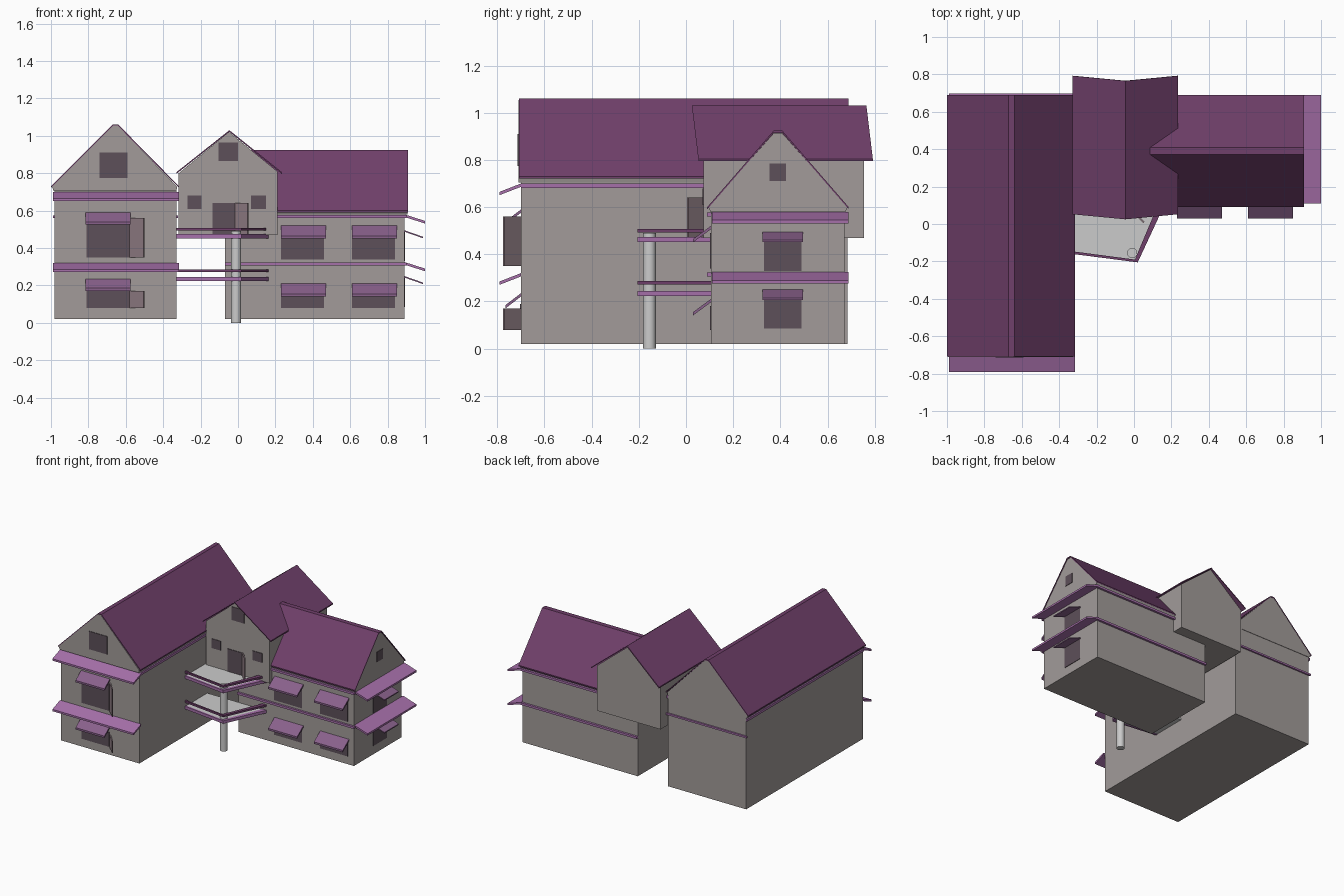
import bpy, bmesh
from mathutils import Vector

if "Cube" in bpy.data.objects:
    bpy.data.objects.remove(bpy.data.objects["Cube"])


def mat(name, r, g, b):
    m = bpy.data.materials.new(name)
    m.diffuse_color = (r, g, b, 1)
    m.use_nodes = True
    m.node_tree.nodes["Principled BSDF"].inputs["Base Color"].default_value = m.diffuse_color
    return m


WALL = mat("wall_grey", 0.36, 0.33, 0.32)
ROOF = mat("roof_purple", 0.16, 0.05, 0.145)
TRIM = mat("trim_purple", 0.38, 0.16, 0.40)
AWN = mat("awning_purple", 0.25, 0.12, 0.26)
GLASS = mat("window_dark", 0.11, 0.08, 0.10)
DOOR = mat("shutter_mauve", 0.30, 0.22, 0.25)


def prism(name, pts, axis, a, b, material=None):
    """Extrude a 2D profile along an axis from a to b."""
    place = {"x": lambda p, t: (t, p[0], p[1]),
             "y": lambda p, t: (p[0], t, p[1]),
             "z": lambda p, t: (p[0], p[1], t)}[axis]
    bm = bmesh.new()
    lo = [bm.verts.new(place(p, a)) for p in pts]
    hi = [bm.verts.new(place(p, b)) for p in pts]
    bm.faces.new(lo)
    bm.faces.new(hi[::-1])
    for i in range(len(pts)):
        j = (i + 1) % len(pts)
        bm.faces.new((lo[i], hi[i], hi[j], lo[j]))
    bmesh.ops.recalc_face_normals(bm, faces=bm.faces)
    me = bpy.data.meshes.new(name)
    bm.to_mesh(me)
    bm.free()
    ob = bpy.data.objects.new(name, me)
    bpy.context.collection.objects.link(ob)
    if material:
        me.materials.append(material)
    return ob


def box(name, x0, x1, y0, y1, z0, z1, material=None):
    return prism(name, [(x0, y0), (x1, y0), (x1, y1), (x0, y1)], "z", z0, z1, material)


def slope(name, axis, p, q, a, b, material, t=0.014):
    """Tilted slab whose cross-section runs from p down to q."""
    return prism(name, [p, q, (q[0], q[1] - t), (p[0], p[1] - t)], axis, a, b, material)


def roof(name, pts, axis, a, b, t=0.009):
    return prism(name, pts + [(u, z - t) for u, z in pts[::-1]], axis, a, b, ROOF)


def leaf(name, x, y, d, z0, z1):
    """Panel hinged at (x, y), swung out 45 degrees."""
    w = 0.006
    prism(name, [(x, y), (x + d, y - d), (x + d + w, y - d + w), (x + w, y + w)],
          "z", z0, z1, DOOR)


# Left wing: walls, gable block, roof
box("left_wing_walls", -0.98, -0.33, -0.70, 0.685, 0.02, 0.72, WALL)
prism("left_wing_gable", [(-0.985, 0.705), (-0.995, 0.727), (-0.667, 1.055), (-0.643, 1.055),
      (-0.325, 0.727), (-0.33, 0.705)], "y", -0.71, 0.688, WALL)
roof("left_wing_roof", [(-1.0, 0.73), (-0.67, 1.06), (-0.64, 1.06), (-0.315, 0.73)],
     "y", -0.708, 0.69)
for i, z in enumerate((0.70, 0.32)):
    slope(f"left_front_canopy_{i}", "x", (-0.70, z), (-0.79, z - 0.035), -0.99, -0.315, TRIM)
for i, x in enumerate((-0.99, -0.33)):
    box(f"left_eave_trim_{i}", x, x + 0.01, -0.70, 0.688, 0.682, 0.70, TRIM)
box("left_back_trim", -0.99, -0.32, 0.685, 0.697, 0.56, 0.573, TRIM)

# Left wing: front windows, awnings, open shutters
for i, (zb, zt, ztop, zs) in enumerate(((0.35, 0.55, 0.59, 0.56), (0.08, 0.19, 0.235, 0.17))):
    box(f"left_window_{i}", -0.81, -0.58, -0.704, -0.69, zb, zt, GLASS)
    slope(f"left_awning_{i}", "x", (-0.70, ztop), (-0.765, ztop - 0.05), -0.815, -0.575, AWN)
    leaf(f"left_shutter_{i}", -0.58, -0.70, 0.075, zb, zs)
box("left_gable_window", -0.74, -0.59, -0.714, -0.70, 0.775, 0.91, GLASS)

# Right wing: walls, gable block, roof
box("right_wing_walls", -0.07, 0.89, 0.105, 0.672, 0.02, 0.60, WALL)
prism("right_wing_gable", [(0.105, 0.58), (0.095, 0.60), (0.373, 0.915), (0.407, 0.915),
      (0.685, 0.60), (0.675, 0.58)], "x", -0.06, 0.905, WALL)
roof("right_wing_roof", [(0.09, 0.60), (0.372, 0.925), (0.408, 0.925), (0.69, 0.60)],
     "x", -0.06, 0.91)
for i, z in enumerate((0.58, 0.325)):
    slope(f"right_end_canopy_{i}", "y", (0.89, z), (1.0, z - 0.035), 0.11, 0.69, TRIM)
    for side, y in (("front", 0.09), ("back", 0.67)):
        box(f"right_{side}_trim_{i}", -0.07, 0.90, y, y + 0.018, z - 0.019, z - 0.003, TRIM)

# Right wing: front and end windows with awnings
for i, (zb, zt, ztop) in enumerate(((0.34, 0.49, 0.52), (0.08, 0.18, 0.21))):
    for j, x in enumerate((0.23, 0.61)):
        box(f"right_window_{i}_{j}", x, x + 0.23, 0.101, 0.12, zb, zt, GLASS)
        slope(f"right_awning_{i}_{j}", "x", (0.105, ztop), (0.03, ztop - 0.055),
              x, x + 0.24, AWN)
for i, z in enumerate((0.33, 0.085)):
    box(f"end_window_{i}", 0.88, 0.894, 0.33, 0.49, z, z + 0.16, GLASS)
    slope(f"end_awning_{i}", "y", (0.89, z + 0.165), (0.99, z + 0.13), 0.325, 0.495, AWN, 0.008)
box("end_gable_window", 0.89, 0.909, 0.355, 0.425, 0.71, 0.785, GLASS)

# Raised centre block with a raked roof
prism("centre_block", [(-0.317, 0.47), (0.21, 0.47), (0.21, 0.81), (-0.048, 1.02),
      (-0.317, 0.80)], "y", 0.075, 0.755, WALL)
centre = roof("centre_roof", [(-0.33, 0.805), (-0.046, 1.03), (0.235, 0.805)], "y", 0.025, 0.765)
for v in centre.data.vertices:
    v.co.y += (1.03 - v.co.z) * 0.12
for i, (x0, x1, z0, z1) in enumerate(((-0.105, 0.0, 0.865, 0.965), (-0.27, -0.195, 0.61, 0.68),
                                      (0.07, 0.15, 0.61, 0.68))):
    box(f"centre_window_{i}", x0, x1, 0.071, 0.08, z0, z1, GLASS)
box("balcony_doorway", -0.135, -0.01, 0.071, 0.08, 0.47, 0.64, GLASS)
leaf("balcony_door", -0.02, 0.075, 0.07, 0.47, 0.64)

# Two balconies: grey floor, trimmed edge, floating rail
outer = [(-0.33, -0.16), (0.02, -0.205), (0.165, 0.107)]
inner = [(0.13, 0.107), (0.005, -0.19), (-0.33, -0.146)]
for i, (z, zr) in enumerate(((0.452, 0.493), (0.223, 0.272))):
    prism(f"balcony_floor_{i}", inner + [(-0.33, 0.107)], "z", z + 0.004, z + 0.018, None)
    prism(f"balcony_edge_{i}", outer + inner, "z", z, z + 0.022, TRIM)
    prism(f"balcony_rail_{i}", outer + inner, "z", zr, zr + 0.014, ROOF)

# Round pillar
bpy.ops.mesh.primitive_cylinder_add(vertices=24, radius=0.027, depth=0.49,
                                    location=(-0.01, -0.155, 0.245))
pillar = bpy.context.object
pillar.name = "balcony_pillar"
bpy.ops.object.shade_smooth_by_angle()
